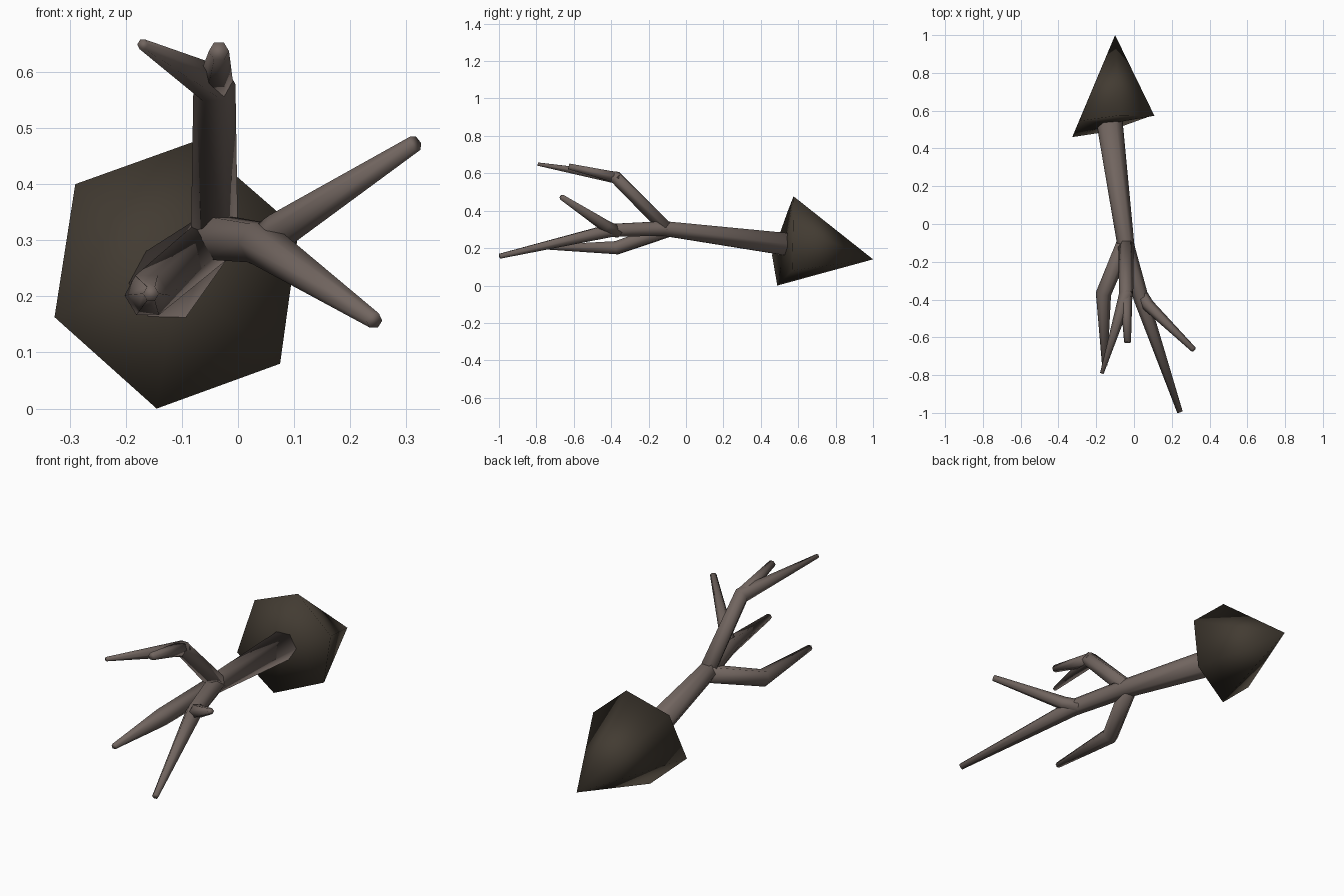
import bpy, bmesh, math
from mathutils import Vector

if "Cube" in bpy.data.objects:
    bpy.data.objects.remove(bpy.data.objects["Cube"])


def material(name, rgb):
    m = bpy.data.materials.new(name)
    m.diffuse_color = (*rgb, 1)
    m.use_nodes = True
    m.node_tree.nodes["Principled BSDF"].inputs["Base Color"].default_value = m.diffuse_color
    return m


bark = material("brown bark", (0.165, 0.130, 0.115))
dark = material("dark brown foliage", (0.055, 0.044, 0.032))


def finish(bm, name, mat):
    bmesh.ops.recalc_face_normals(bm, faces=bm.faces)
    for f in bm.faces:
        f.smooth = True
    me = bpy.data.meshes.new(name)
    bm.to_mesh(me)
    bm.free()
    me.materials.append(mat)
    ob = bpy.data.objects.new(name, me)
    bpy.context.collection.objects.link(ob)
    return ob


def limb(name, path, sides=6):
    """Tapered tube through (x, y, z, radius) points."""
    pts = [Vector(p[:3]) for p in path]
    bm = bmesh.new()
    rings = []
    for i, p in enumerate(pts):
        t = Vector()
        if i > 0:
            t += (p - pts[i - 1]).normalized()
        if i < len(pts) - 1:
            t += (pts[i + 1] - p).normalized()
        t.normalize()
        u = t.cross(Vector((0, 0, 1))).normalized()
        v = u.cross(t)
        r = path[i][3]
        rings.append([bm.verts.new(p + r * (math.cos(a) * u + math.sin(a) * v))
                      for a in (math.tau * k / sides for k in range(sides))])
    for a, b in zip(rings, rings[1:]):
        for k in range(sides):
            j = (k + 1) % sides
            bm.faces.new((a[k], a[j], b[j], b[k]))
    bm.faces.new(rings[0])
    bm.faces.new(rings[-1])
    return finish(bm, name, bark)


# Pointed six-sided crown with a slightly uneven base
rim = [(-0.29, 0.545, 0.40), (-0.075, 0.575, 0.477), (0.108, 0.573, 0.318),
       (0.075, 0.567, 0.08), (-0.145, 0.488, 0.0), (-0.327, 0.46, 0.163)]
bm = bmesh.new()
ring = [bm.verts.new(p) for p in rim]
apex = bm.verts.new((-0.10, 1.0, 0.14))
hub = bm.verts.new(sum((Vector(p) for p in rim), Vector()) / 6)
for k in range(6):
    a, b = ring[k], ring[(k + 1) % 6]
    bm.faces.new((a, b, apex))
    bm.faces.new((b, a, hub))
finish(bm, "crown", dark)

# Trunk carrying on into the longest limb
limb("trunk", [(-0.132, 0.56, 0.218, 0.070), (-0.042, -0.12, 0.305, 0.045),
               (0.04, -0.40, 0.295, 0.040), (0.243, -0.995, 0.157, 0.015)])
limb("side_twig", [(0.03, -0.36, 0.285, 0.034), (0.075, -0.43, 0.318, 0.033),
                   (0.316, -0.665, 0.473, 0.015)])

# Upper limb and its fork
limb("upper_limb", [(-0.042, -0.10, 0.30, 0.042), (-0.042, -0.375, 0.578, 0.038),
                    (-0.170, -0.79, 0.649, 0.010)])
limb("upper_twig", [(-0.042, -0.36, 0.575, 0.034), (-0.034, -0.627, 0.637, 0.018)])

# Lower limb
limb("lower_limb", [(-0.045, -0.09, 0.30, 0.043), (-0.162, -0.37, 0.202, 0.041),
                    (-0.155, -0.75, 0.205, 0.014)])
